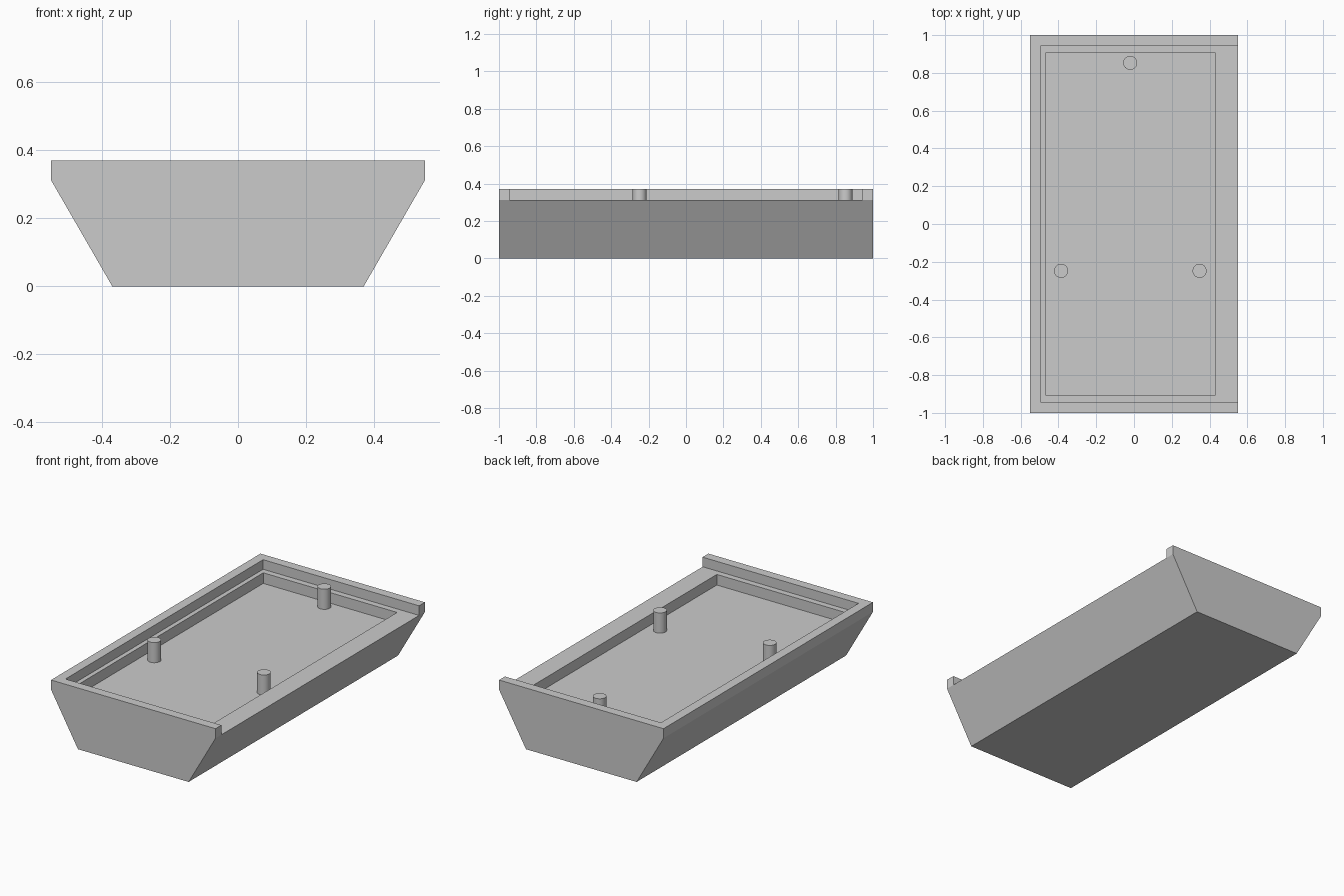
import bpy, bmesh
from math import radians

cube = bpy.data.objects.get("Cube")
if cube:
    bpy.data.objects.remove(cube, do_unlink=True)

TOP, LEDGE, FLOOR = 0.37, 0.312, 0.248

grey = bpy.data.materials.new("plain grey")
grey.use_nodes = True
colour = (0.6, 0.6, 0.6, 1)
grey.diffuse_color = colour
grey.node_tree.nodes["Principled BSDF"].inputs["Base Color"].default_value = colour


def add_object(name, bm):
    bmesh.ops.recalc_face_normals(bm, faces=bm.faces)
    mesh = bpy.data.meshes.new(name)
    bm.to_mesh(mesh)
    bm.free()
    mesh.materials.append(grey)
    obj = bpy.data.objects.new(name, mesh)
    bpy.context.collection.objects.link(obj)
    return obj


def extrude_profile(name, points, y0, y1):
    """Sweep an x-z outline along y."""
    bm = bmesh.new()
    face = bm.faces.new([bm.verts.new((x, y0, z)) for x, z in points])
    swept = bmesh.ops.extrude_face_region(bm, geom=[face])["geom"]
    verts = [v for v in swept if isinstance(v, bmesh.types.BMVert)]
    bmesh.ops.translate(bm, verts=verts, vec=(0, y1 - y0, 0))
    return add_object(name, bm)


def cut_box(target, name, x0, x1, half_y, bottom):
    """Cut a box-shaped recess down from above."""
    outline = [(x0, bottom), (x1, bottom), (x1, 1), (x0, 1)]
    cutter = extrude_profile(name, outline, -half_y, half_y)
    mod = target.modifiers.new(name, 'BOOLEAN')
    mod.operation = 'DIFFERENCE'
    mod.solver = 'EXACT'
    mod.object = cutter
    bpy.ops.object.select_all(action='DESELECT')
    target.select_set(True)
    bpy.context.view_layer.objects.active = target
    bpy.ops.object.modifier_apply(modifier=name)
    bpy.data.objects.remove(cutter, do_unlink=True)


# Tray body: flared sides with a short upright rim
half = [(0.37, 0), (0.55, LEDGE), (0.55, TOP)]
outline = half + [(-x, z) for x, z in reversed(half)]
tray = extrude_profile("tray", outline, -1, 1)

# Lid recess open on the left side, then the deeper closed pocket
cut_box(tray, "lid_recess", -0.493, 0.7, 0.944, LEDGE)
cut_box(tray, "pocket", -0.466, 0.429, 0.907, FLOOR)

# Support pegs rising from the pocket floor to the rim
pegs = {"back_peg": (-0.02, 0.853),
        "front_right_peg": (-0.386, -0.248),
        "front_left_peg": (0.347, -0.248)}
for name, (x, y) in pegs.items():
    base = FLOOR - 0.01
    bpy.ops.mesh.primitive_cylinder_add(
        vertices=48, radius=0.037, depth=TOP - base,
        location=(x, y, (TOP + base) / 2))
    peg = bpy.context.object
    peg.name = name
    peg.data.materials.append(grey)
    bpy.ops.object.shade_smooth_by_angle(angle=radians(30))
